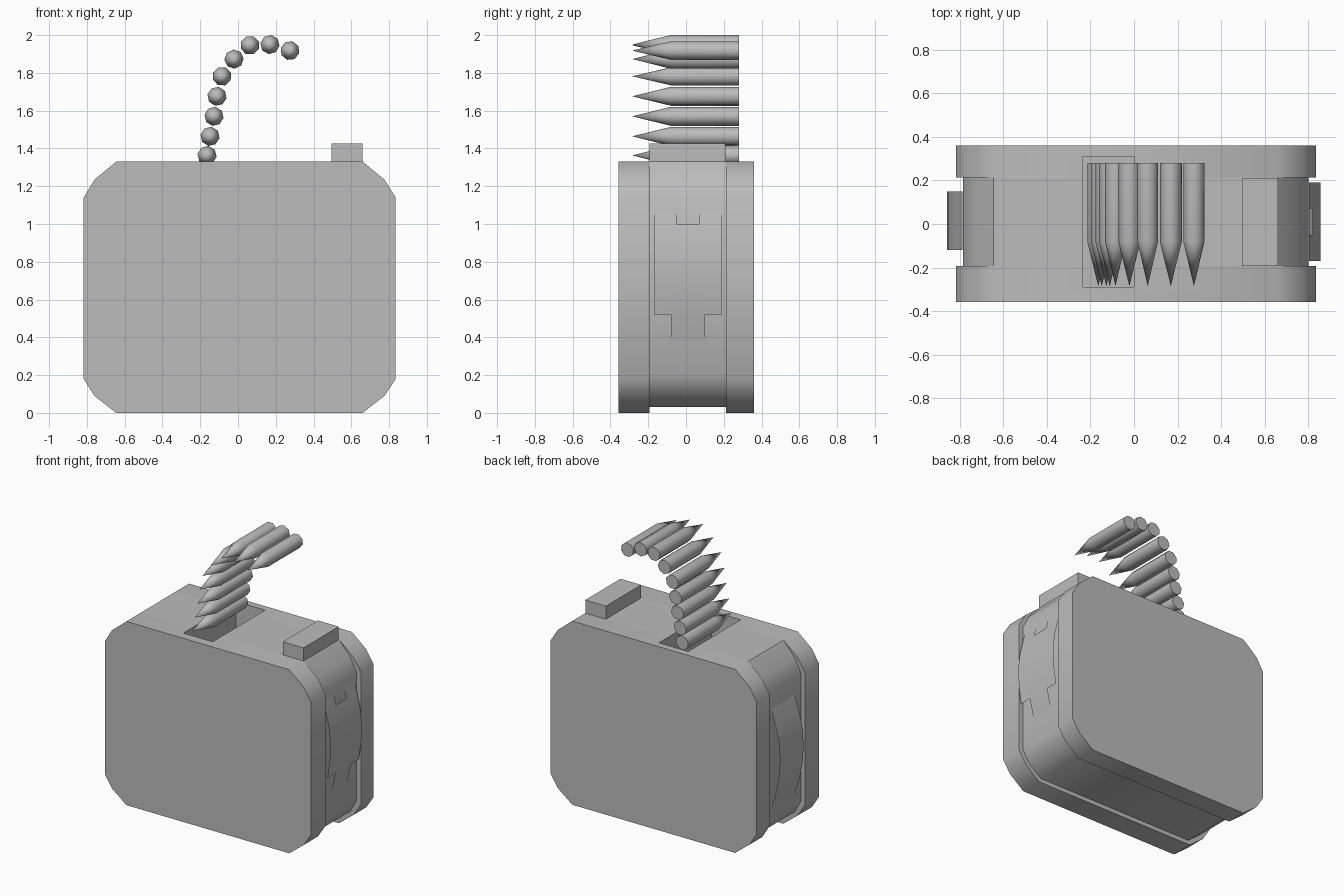
import bpy, bmesh, math
from mathutils import Matrix

if "Cube" in bpy.data.objects:
    bpy.data.objects.remove(bpy.data.objects["Cube"])

grey = bpy.data.materials.new("plain grey")
grey.diffuse_color = (0.5, 0.5, 0.5, 1)
grey.use_nodes = True
grey.node_tree.nodes["Principled BSDF"].inputs["Base Color"].default_value = grey.diffuse_color


def finish(name, bm, angle=None):
    """Turn a bmesh into a named grey object."""
    me = bpy.data.meshes.new(name)
    bm.to_mesh(me)
    bm.free()
    me.materials.append(grey)
    ob = bpy.data.objects.new(name, me)
    bpy.context.collection.objects.link(ob)
    if angle:
        smooth(ob, angle)
    return ob


def activate(ob):
    bpy.ops.object.select_all(action='DESELECT')
    ob.select_set(True)
    bpy.context.view_layer.objects.active = ob


def smooth(ob, angle):
    activate(ob)
    bpy.ops.object.shade_smooth_by_angle(angle=math.radians(angle))


def prism(name, outline, y0, y1):
    """Extrude an x-z outline from y0 to y1."""
    bm = bmesh.new()
    face = bm.faces.new([bm.verts.new((x, y0, z)) for x, z in outline])
    ext = bmesh.ops.extrude_face_region(bm, geom=[face])
    for v in ext["geom"]:
        if isinstance(v, bmesh.types.BMVert):
            v.co.y = y1
    bmesh.ops.recalc_face_normals(bm, faces=bm.faces)
    return finish(name, bm)


def box(name, x0, x1, y0, y1, z0, z1):
    return prism(name, [(x0, z0), (x1, z0), (x1, z1), (x0, z1)], y0, y1)


def latch(name, profile, ys, skip, flip):
    """Thin bulging sheet: profile of (z, x) swept over columns ys."""
    bm = bmesh.new()
    grid = [[bm.verts.new((x, y, z)) for y in ys] for z, x in profile]
    for i in range(len(profile) - 1):
        for j in range(len(ys) - 1):
            if skip(i, j):
                continue
            f = bm.faces.new((grid[i][j], grid[i][j + 1],
                              grid[i + 1][j + 1], grid[i + 1][j]))
            if flip:
                f.normal_flip()
    bmesh.ops.delete(bm, geom=[v for v in bm.verts if not v.link_faces], context='VERTS')
    return finish(name, bm, 40)


# Case: two outer shells and a narrower core between them
shell = [(-0.645, 0), (0.66, 0), (0.775, 0.09), (0.835, 0.18), (0.835, 1.14), (0.775, 1.235),
         (0.66, 1.33), (-0.645, 1.33), (-0.76, 1.235), (-0.817, 1.14), (-0.817, 0.18), (-0.76, 0.09)]
core = [(-0.63, 0.03), (0.645, 0.03), (0.75, 0.11), (0.80, 0.2), (0.80, 1.13), (0.75, 1.23),
        (0.66, 1.33), (-0.645, 1.33), (-0.735, 1.23), (-0.785, 1.13), (-0.785, 0.2), (-0.735, 0.11)]
parts = [prism("front_shell", shell, -0.357, -0.193),
         prism("case_core", core, -0.193, 0.213),
         prism("back_shell", shell, 0.213, 0.36)]

# Feed opening cut in the top
cutter = box("opening_cutter", -0.235, 0, -0.29, 0.31, 1.1, 1.5)
cutter.hide_render = True
for ob in parts:
    activate(ob)
    mod = ob.modifiers.new("opening", 'BOOLEAN')
    mod.operation = 'DIFFERENCE'
    mod.solver = 'EXACT'
    mod.object = cutter
    bpy.ops.object.modifier_apply(modifier=mod.name)
    smooth(ob, 45)
bpy.data.objects.remove(cutter)

# Block on the top
box("top_block", 0.495, 0.66, -0.193, 0.21, 1.32, 1.425)

# Side latches
latch("right_latch",
      [(0.38, 0.803), (0.52, 0.835), (0.66, 0.855), (0.8, 0.857), (0.9, 0.845), (1.0, 0.82), (1.07, 0.803)],
      [-0.17, -0.08, -0.05, 0.07, 0.1, 0.19],
      lambda i, j: (i == 0 and j in (0, 4)) or (i == 5 and j == 2), False)
latch("left_latch",
      [(0.28, -0.787), (0.4, -0.825), (0.54, -0.852), (0.65, -0.858), (0.76, -0.852), (0.88, -0.825), (1.0, -0.787)],
      [-0.12, 0.15], lambda i, j: False, True)

# Belt of pointed rounds, curling up out of the opening
path = [(-0.164, 1.363), (-0.148, 1.464), (-0.127, 1.57), (-0.111, 1.676), (-0.085, 1.782),
        (-0.021, 1.873), (0.063, 1.946), (0.169, 1.95), (0.275, 1.918)]
for n, (x, z) in enumerate(path):
    a = path[max(n - 1, 0)]
    b = path[min(n + 1, len(path) - 1)]
    turn = math.atan2(b[1] - a[1], b[0] - a[0])
    bm = bmesh.new()
    rings = [[bm.verts.new((0.051 * math.cos(turn + k * math.pi / 4), y,
                            0.051 * math.sin(turn + k * math.pi / 4))) for k in range(8)]
             for y in (0.28, -0.08)]
    tip = bm.verts.new((0, -0.285, 0))
    bm.faces.new(rings[0])
    for k in range(8):
        m = (k + 1) % 8
        bm.faces.new((rings[0][k], rings[0][m], rings[1][m], rings[1][k]))
        bm.faces.new((rings[1][k], rings[1][m], tip))
    bmesh.ops.recalc_face_normals(bm, faces=bm.faces)
    bmesh.ops.transform(bm, matrix=Matrix.Translation((x, 0, z)), verts=bm.verts)
    finish(f"round_{n + 1}", bm, 50)
